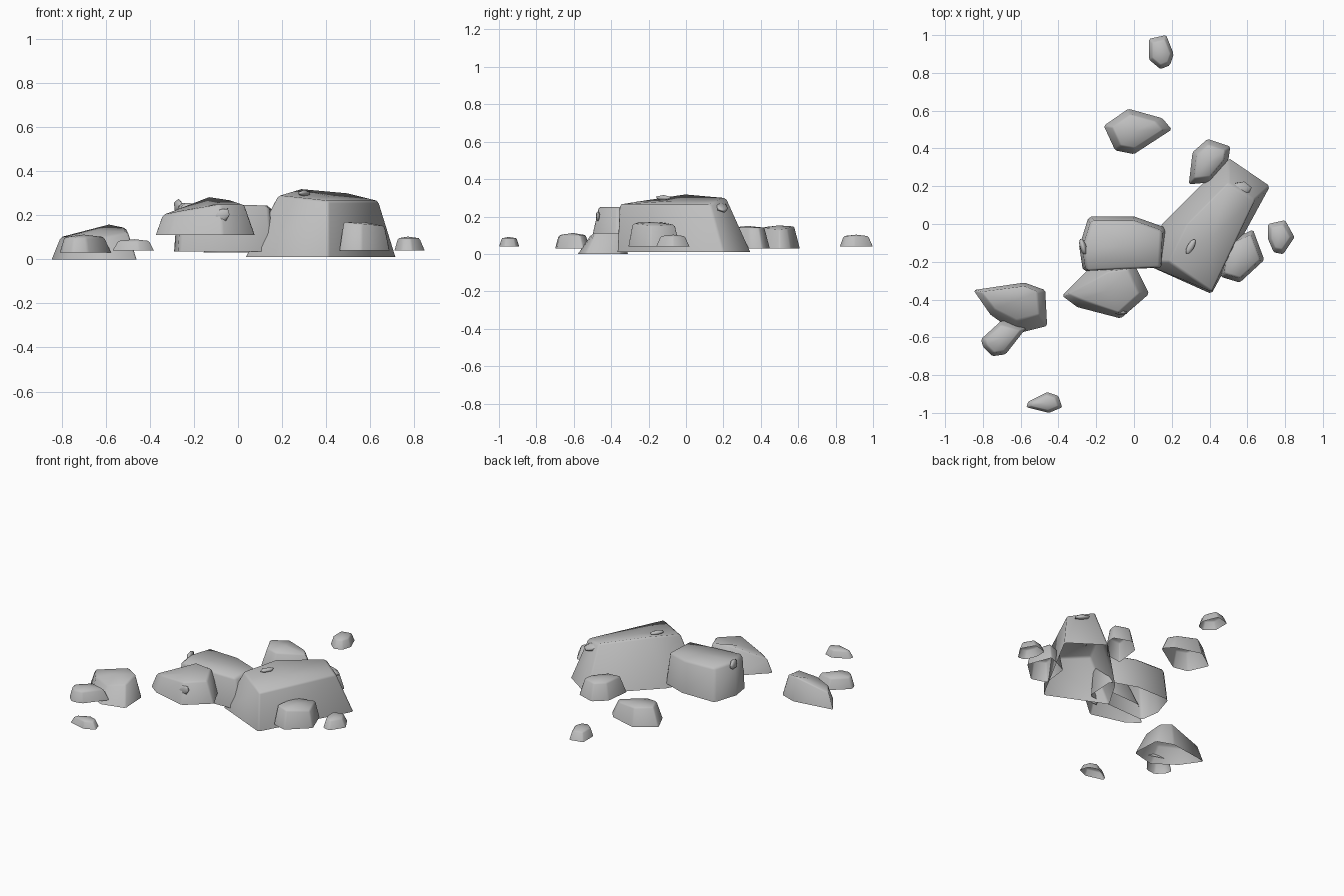
import bpy
import bmesh
import math
from mathutils import Vector

default_cube = bpy.data.objects.get("Cube")
if default_cube:
    bpy.data.objects.remove(default_cube, do_unlink=True)

# One plain stone colour
STONE = (0.52, 0.52, 0.52, 1.0)
stone = bpy.data.materials.new("stone_grey")
stone.use_nodes = True
stone.diffuse_color = STONE
shader = stone.node_tree.nodes["Principled BSDF"]
shader.inputs["Base Color"].default_value = STONE
shader.inputs["Roughness"].default_value = 0.9


def finish(name, bm, bevel=0.0):
    """Turn a bmesh into a stone object with softened edges."""
    bmesh.ops.recalc_face_normals(bm, faces=bm.faces)
    mesh = bpy.data.meshes.new(name)
    bm.to_mesh(mesh)
    bm.free()
    mesh.materials.append(stone)
    obj = bpy.data.objects.new(name, mesh)
    bpy.context.collection.objects.link(obj)
    bpy.ops.object.select_all(action="DESELECT")
    obj.select_set(True)
    bpy.context.view_layer.objects.active = obj
    if bevel:
        modifier = obj.modifiers.new("worn_edges", "BEVEL")
        modifier.width = bevel
        modifier.segments = 1
        modifier.limit_method = "ANGLE"
        modifier.angle_limit = math.radians(28)
        bpy.ops.object.modifier_apply(modifier=modifier.name)
    bpy.ops.object.shade_smooth_by_angle(angle=math.radians(65))
    return obj


def rock(name, outline, bottom, top, shrink=0.75, tilt=(0, 0), shift=(0, 0),
         crown=None, dome=0.0, wear=0.07):
    """Open-bottomed rock: a ground outline lofted to a smaller, tilted crown.

    The crown is the shrunken outline unless its points are given."""
    ground = [Vector((x, y, bottom)) for x, y in outline]
    centre = sum(ground, Vector()) / len(ground)
    if crown:
        upper = [Vector(point) for point in crown]
    else:
        upper = []
        for point in ground:
            arm = (point - centre) * shrink
            height = top + tilt[0] * arm.x + tilt[1] * arm.y
            upper.append(Vector((centre.x + arm.x + shift[0],
                                 centre.y + arm.y + shift[1], height)))
    bm = bmesh.new()
    low = [bm.verts.new(point) for point in ground]
    high = [bm.verts.new(point) for point in upper]
    count = len(low)
    for i in range(count):
        j = (i + 1) % count
        bm.faces.new((low[i], low[j], high[j], high[i]))
    cap = bm.faces.new(high)
    fan = bmesh.ops.poke(bm, faces=[cap])
    for vert in fan["verts"]:
        vert.co.z += dome
    return finish(name, bm, wear * (top - bottom))


def flake(name, place, size, turn):
    """Thin chip of stone lying on a rock."""
    bm = bmesh.new()
    bmesh.ops.create_icosphere(bm, subdivisions=1, radius=1)
    obj = finish(name, bm)
    obj.location = place
    obj.scale = size
    obj.rotation_euler = [math.radians(angle) for angle in turn]


# Main boulder, with an upright front corner and sloping flanks
rock("main_boulder",
     [(0.03, -0.2), (0.41, -0.37), (0.72, 0.2), (0.5, 0.35), (0.15, 0)],
     bottom=0.01, top=0.3, wear=0.04,
     crown=[(0.18, -0.2, 0.29), (0.41, -0.36, 0.265), (0.64, 0.13, 0.265),
            (0.5, 0.22, 0.3), (0.28, 0, 0.32)])

# Block leaning against the boulder
rock("middle_block",
     [(-0.29, -0.12), (-0.27, -0.25), (0.16, -0.23), (0.17, -0.02),
      (0, 0.04), (-0.24, 0.04)],
     bottom=0.035, top=0.25, shrink=0.92, tilt=(-0.03, 0), shift=(0, -0.01))

# Raised rock in front of the block
rock("front_rock",
     [(-0.38, -0.38), (-0.3, -0.44), (-0.07, -0.5), (0.08, -0.37),
      (0, -0.21), (-0.22, -0.22)],
     bottom=0.11, top=0.25,
     crown=[(-0.35, -0.37, 0.2), (-0.28, -0.4, 0.215), (-0.08, -0.47, 0.25),
            (0.03, -0.37, 0.25), (-0.03, -0.24, 0.27), (-0.13, -0.25, 0.285)])

# Pair of rocks on the right
rock("right_rock",
     [(-0.85, -0.35), (-0.76, -0.48), (-0.62, -0.58), (-0.46, -0.54),
      (-0.47, -0.35), (-0.58, -0.31)],
     bottom=0, top=0.125, dome=0.01,
     crown=[(-0.81, -0.36, 0.1), (-0.74, -0.45, 0.1), (-0.62, -0.51, 0.1),
            (-0.5, -0.48, 0.125), (-0.51, -0.36, 0.145), (-0.58, -0.33, 0.16)])
rock("right_small_rock",
     [(-0.81, -0.61), (-0.8, -0.65), (-0.75, -0.7), (-0.68, -0.69),
      (-0.57, -0.55), (-0.7, -0.51)],
     bottom=0.03, top=0.1, shrink=0.78, dome=0.012, wear=0.12)

# Rocks around the back and left of the boulder
rock("back_rock",
     [(-0.16, 0.52), (-0.1, 0.39), (0, 0.37), (0.2, 0.5), (0.15, 0.56),
      (-0.03, 0.61)],
     bottom=0.03, top=0.14, shrink=0.75, tilt=(-0.08, 0.05), dome=0.012)
rock("back_lump",
     [(0.29, 0.21), (0.4, 0.22), (0.5, 0.34), (0.51, 0.41), (0.39, 0.45),
      (0.31, 0.38)],
     bottom=0.03, top=0.14, shrink=0.75, dome=0.01)
rock("left_lump",
     [(0.46, -0.28), (0.56, -0.31), (0.69, -0.19), (0.63, -0.03),
      (0.48, -0.1)],
     bottom=0.04, top=0.16, shrink=0.82, tilt=(-0.1, 0), dome=0.01)

# Loose stones scattered around
rock("front_stone",
     [(-0.57, -0.97), (-0.45, -1), (-0.38, -0.97), (-0.4, -0.91),
      (-0.46, -0.89), (-0.56, -0.94)],
     bottom=0.04, top=0.083, shrink=0.75, dome=0.008, wear=0.12)
rock("back_stone",
     [(0.08, 0.87), (0.14, 0.82), (0.19, 0.84), (0.21, 0.9), (0.17, 1),
      (0.08, 0.98)],
     bottom=0.04, top=0.095, shrink=0.75, dome=0.008, wear=0.12)
rock("left_stone",
     [(0.71, -0.08), (0.74, -0.15), (0.79, -0.16), (0.85, -0.07),
      (0.8, 0.02), (0.71, 0)],
     bottom=0.04, top=0.095, shrink=0.72, dome=0.008, wear=0.12)

# Thin flakes on the larger rocks
flake("boulder_front_flake", (0.3, -0.12, 0.3), (0.02, 0.05, 0.015), (0, 0, -30))
flake("boulder_back_flake", (0.57, 0.19, 0.25), (0.06, 0.04, 0.02), (-20, 20, 0))
flake("front_rock_flake", (-0.07, -0.47, 0.2), (0.04, 0.012, 0.03), (0, -30, 0))
flake("block_flake", (-0.27, -0.12, 0.24), (0.02, 0.05, 0.035), (0, 0, 15))
